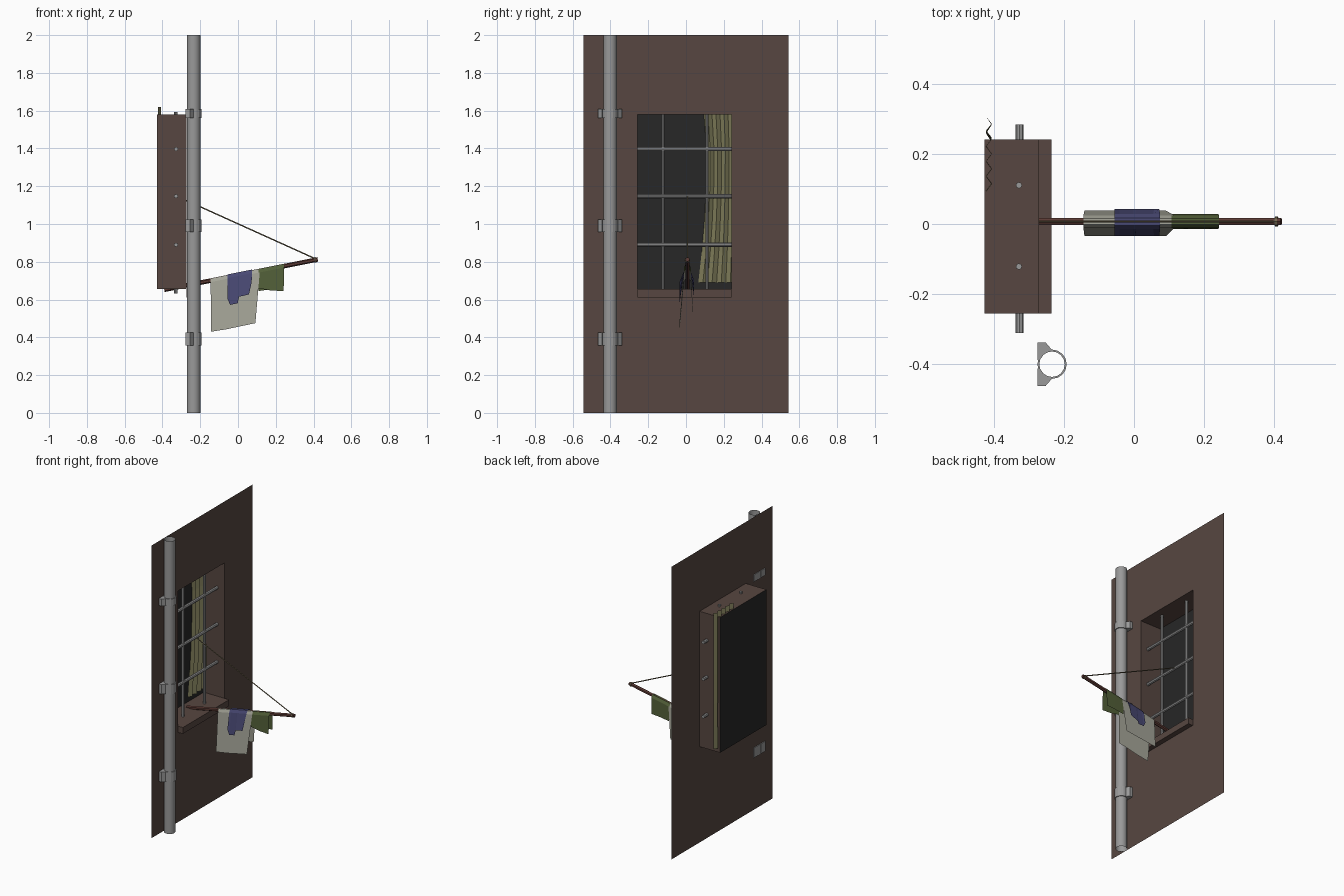
import bpy, bmesh, math
from mathutils import Vector

if "Cube" in bpy.data.objects:
    bpy.data.objects.remove(bpy.data.objects["Cube"])


def mat(name, rgb):
    m = bpy.data.materials.new(name)
    m.diffuse_color = (*rgb, 1)
    m.use_nodes = True
    m.node_tree.nodes["Principled BSDF"].inputs["Base Color"].default_value = m.diffuse_color
    return m


STONE = mat("plaster", (0.095, 0.062, 0.052))
DARK = mat("dark_glass", (0.02, 0.02, 0.02))
CURTAIN = mat("curtain_fabric", (0.22, 0.21, 0.105))
WOOD = mat("wood", (0.10, 0.04, 0.032))
ROPE = mat("rope", (0.17, 0.14, 0.08))
WHITE = mat("white_cloth", (0.37, 0.37, 0.31))
BLUE = mat("blue_cloth", (0.065, 0.065, 0.17))
GREEN = mat("green_cloth", (0.085, 0.115, 0.04))
METAL = mat("metal", (0.32, 0.32, 0.32))


def mesh(name, verts, faces, material, fix=False):
    me = bpy.data.meshes.new(name)
    me.from_pydata(verts, [], faces)
    if fix:
        bm = bmesh.new()
        bm.from_mesh(me)
        bmesh.ops.recalc_face_normals(bm, faces=bm.faces)
        bm.to_mesh(me)
        bm.free()
    me.materials.append(material)
    ob = bpy.data.objects.new(name, me)
    bpy.context.collection.objects.link(ob)
    return ob


def rod(name, a, b, r, sides, material, caps=True):
    a, b = Vector(a), Vector(b)
    bpy.ops.mesh.primitive_cylinder_add(
        vertices=sides, radius=r, depth=(b - a).length, location=(a + b) / 2,
        end_fill_type='NGON' if caps else 'NOTHING')
    ob = bpy.context.object
    ob.rotation_euler = (b - a).to_track_quat('Z', 'Y').to_euler()
    ob.name = name
    ob.data.materials.append(material)
    return ob


def prism(name, outline, z0, z1, material):
    n = len(outline)
    verts = [(x, y, z) for z in (z0, z1) for x, y in outline]
    faces = [tuple(range(n)), tuple(range(n, 2 * n))]
    faces += [(i, (i + 1) % n, n + (i + 1) % n, n + i) for i in range(n)]
    return mesh(name, verts, faces, material, True)


def rect(x, y0, y1, z0, z1):
    return [(x, y0, z0), (x, y1, z0), (x, y1, z1), (x, y0, z1)]


# wall sheet with window opening and recess sides
WX, BX = -0.272, -0.428
Y0, Y1, Z0, Z1 = -0.257, 0.242, 0.655, 1.58
verts = rect(WX, -0.543, 0.543, 0, 2) + rect(WX, Y0, Y1, Z0, Z1) + rect(BX, Y0, Y1, Z0, Z1)
faces = [(k + i, k + (i + 1) % 4, k + 4 + (i + 1) % 4, k + 4 + i)
         for k in (0, 4) for i in range(4)]
mesh("wall", verts, faces, STONE)
mesh("window_pane", rect(BX, Y0, Y1, Z0, Z1), [(0, 1, 2, 3)], DARK)
prism("window_sill", [(WX, Y0), (-0.237, Y0), (-0.237, Y1), (WX, Y1)], 0.612, Z0, STONE)

# window bars
for i, y in enumerate((-0.122, 0.111)):
    rod(f"vertical_bar_{i}", (-0.33, y, 0.633), (-0.33, y, 1.593), 0.009, 8, METAL)
for i, z in enumerate((0.89, 1.147, 1.397)):
    rod(f"horizontal_bar_{i}", (-0.328, -0.313, z), (-0.328, 0.285, z), 0.011, 8, METAL)

# pleated curtain, flaring toward the bottom
levels = [(0.69, 0.065), (0.85, 0.083), (1.0, 0.096), (1.2, 0.107), (1.4, 0.108), (1.62, 0.092)]
N = 10
verts = [(-0.408 if i % 2 else -0.424, 0.308 - (0.308 - edge) * (1 - i / N), z)
         for z, edge in levels for i in range(N + 1)]
faces = [(r * (N + 1) + i, r * (N + 1) + i + 1, (r + 1) * (N + 1) + i + 1, (r + 1) * (N + 1) + i)
         for r in range(len(levels) - 1) for i in range(N)]
mesh("curtain", verts, faces, CURTAIN)

# drain pipe with wall brackets
PX, PY = -0.235, -0.402
pipe = rod("drain_pipe", (PX, PY, 0), (PX, PY, 2), 0.036, 16, METAL, False)
for p in pipe.data.polygons:
    p.use_smooth = True
LUG = [(-0.277, 0.063), (-0.254, 0.063), (-0.234, 0.040), (-0.258, 0.029), (-0.27, 0.012), (-0.277, 0.012)]
for i, (z0, z1) in enumerate(((0.357, 0.425), (0.957, 1.023), (1.56, 1.608))):
    S = 16
    ring = [(PX + r * math.cos(2 * math.pi * k / S), PY + r * math.sin(2 * math.pi * k / S), z)
            for r, z in ((0.042, z0), (0.042, z1), (0.0365, z1), (0.0365, z0)) for k in range(S)]
    faces = [(q * S + k, q * S + (k + 1) % S, (q + 1) % 4 * S + (k + 1) % S, (q + 1) % 4 * S + k)
             for q in range(4) for k in range(S)]
    mesh(f"bracket_ring_{i}", ring, faces, METAL, True)
    for side, s in (("front", -1), ("back", 1)):
        prism(f"bracket_lug_{side}_{i}", [(x, PY + s * y) for x, y in LUG], z0, z1, METAL)

# drying pole and its stay rope tied to the middle bar
CY = 0.007


def pole_z(x):
    return 0.729 + 0.1975 * x


rod("drying_pole", (-0.39, CY, pole_z(-0.39)), (0.422, CY, pole_z(0.422)), 0.012, 6, WOOD)
rod("stay_rope", (0.412, CY, 0.815), (-0.33, CY, 1.15), 0.0035, 6, ROPE)
rod("rope_knot", (0.405, CY, pole_z(0.405)), (0.412, CY, pole_z(0.412)), 0.0145, 8, ROPE)


# cloths draped over the pole: columns are (top x, hem x, front hem z, back hem z)
def cloth(name, cols, gap, y_front, y_back, material):
    verts, w = [], 0.011 + gap
    for xt, xb, zf, zb in cols:
        t = pole_z(xt) + 0.011 + gap
        verts += [(xb, y_front, zf), (xt, CY - w - 0.004, t - 0.022), (xt, CY - w * 0.6, t - 0.003),
                  (xt, CY + w * 0.6, t - 0.003), (xt, CY + w + 0.004, t - 0.022), (xb, y_back, zb)]
    faces = [(c * 6 + i, c * 6 + i + 1, c * 6 + i + 7, c * 6 + i + 6)
             for c in range(len(cols) - 1) for i in range(5)]
    mesh(name, verts, faces, material)


cloth("white_cloth", [(-0.145, -0.142, 0.43, 0.50), (-0.06, -0.06, 0.443, 0.51),
                      (0.03, 0.02, 0.46, 0.52), (0.115, 0.092, 0.475, 0.53)],
      0.003, -0.035, 0.038, WHITE)
cloth("blue_cloth", [(-0.056, -0.056, 0.605, 0.64), (-0.042, -0.042, 0.572, 0.61),
                     (-0.002, -0.002, 0.58, 0.61), (0.004, 0.006, 0.615, 0.63),
                     (0.055, 0.058, 0.627, 0.65), (0.075, 0.072, 0.69, 0.70)],
      0.007, -0.035, 0.043, BLUE)
cloth("green_cloth", [(0.108, 0.108, 0.66, 0.645), (0.175, 0.175, 0.648, 0.655), (0.243, 0.242, 0.645, 0.66)],
      0.003, -0.015, 0.028, GREEN)
